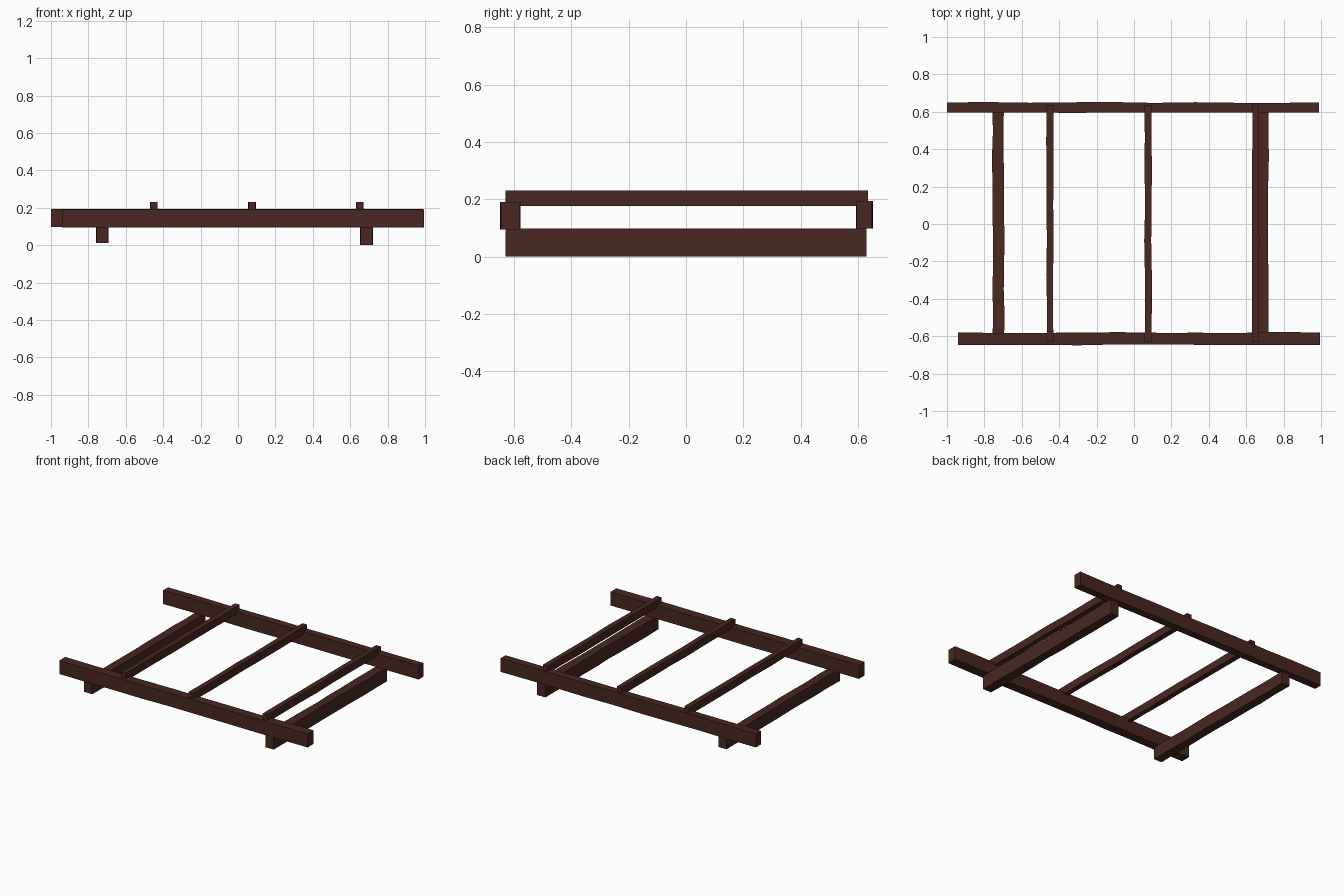
import bpy, bmesh, random

if "Cube" in bpy.data.objects:
    bpy.data.objects.remove(bpy.data.objects["Cube"])

random.seed(4)

wood = bpy.data.materials.new("dark_wood")
wood.diffuse_color = (0.065, 0.02, 0.015, 1)
wood.use_nodes = True
wood.node_tree.nodes["Principled BSDF"].inputs["Base Color"].default_value = wood.diffuse_color


def beam(name, axis, start, end, side, height, segments, wobble):
    """Hewn square beam along x or y; side and height are (low, high) ranges."""
    bm = bmesh.new()
    rings = []
    for i in range(segments + 1):
        t = start + (end - start) * i / segments
        inner = 0 < i < segments
        lo = side[0] + (random.uniform(-wobble, wobble) if inner else 0)
        hi = side[1] + (random.uniform(-wobble, wobble) if inner else 0)
        ring = []
        for s, z in ((lo, height[0]), (hi, height[0]), (hi, height[1]), (lo, height[1])):
            ring.append(bm.verts.new((t, s, z) if axis == "x" else (s, t, z)))
        rings.append(ring)
    for a, b in zip(rings, rings[1:]):
        for k in range(4):
            n = (k + 1) % 4
            bm.faces.new((a[k], a[n], b[n], b[k]))
    bm.faces.new(rings[0])
    bm.faces.new(rings[-1])
    bmesh.ops.recalc_face_normals(bm, faces=bm.faces)
    mesh = bpy.data.meshes.new(name)
    bm.to_mesh(mesh)
    bm.free()
    mesh.materials.append(wood)
    obj = bpy.data.objects.new(name, mesh)
    bpy.context.collection.objects.link(obj)
    bpy.ops.object.select_all(action="DESELECT")
    obj.select_set(True)
    bpy.context.view_layer.objects.active = obj
    bpy.ops.object.shade_smooth_by_angle()
    return obj


# long side rails
beam("front_rail", "x", -0.94, 0.995, (-0.646, -0.58), (0.095, 0.19), 9, 0.003)
beam("back_rail", "x", -1.0, 0.99, (0.595, 0.65), (0.098, 0.194), 9, 0.003)

# heavy cross beams underneath
beam("left_bearer", "y", -0.63, 0.63, (-0.757, -0.695), (0.012, 0.098), 9, 0.004)
beam("right_bearer", "y", -0.63, 0.63, (0.655, 0.719), (0.0, 0.098), 9, 0.004)

# thin slats let into the rail tops
for i, x in enumerate((-0.449, 0.075, 0.65)):
    beam(f"slat_{i + 1}", "y", -0.63, 0.635, (x - 0.018, x + 0.018), (0.176, 0.23), 7, 0.0025)
